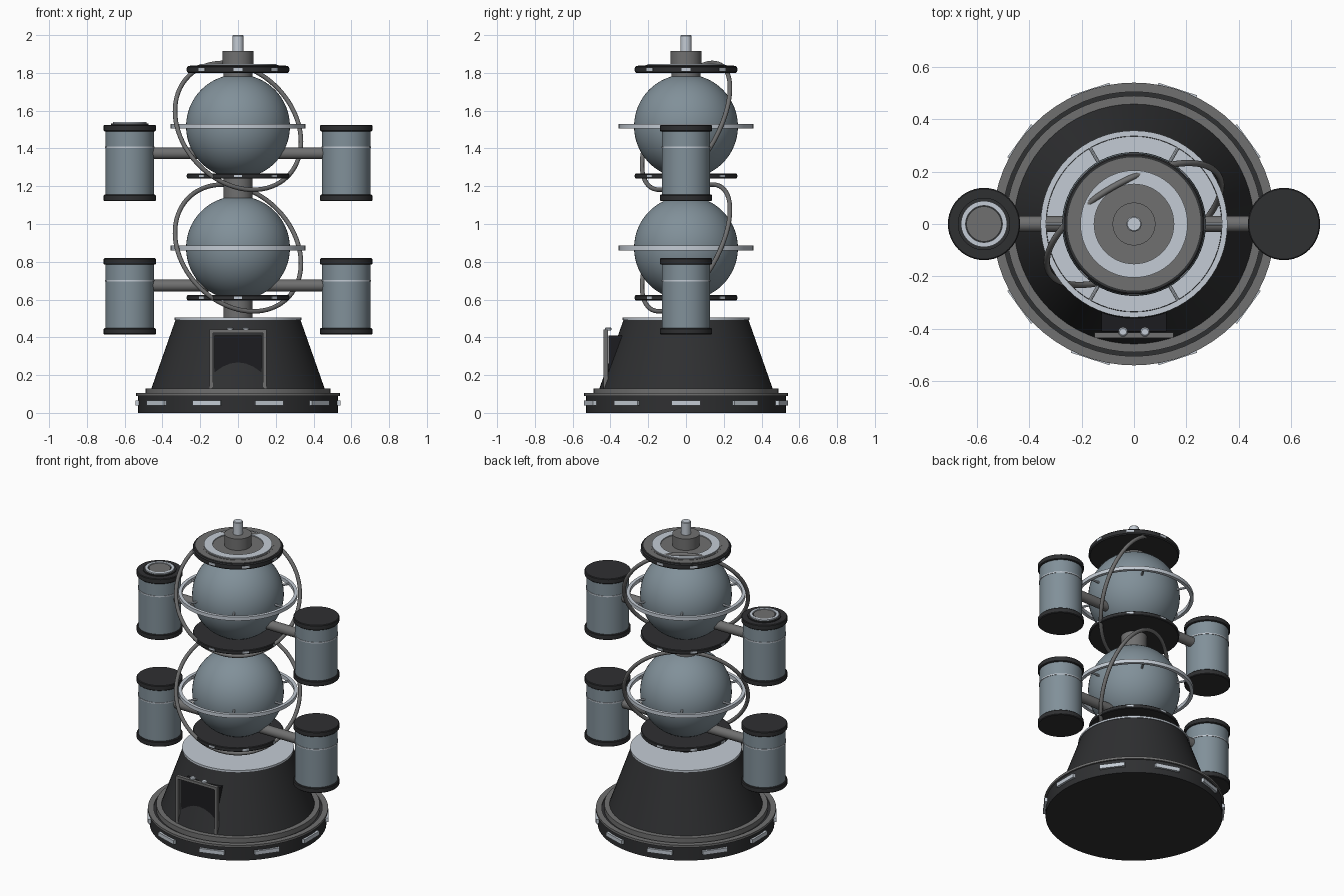
import bpy, bmesh
from math import pi, cos, sin, radians
from mathutils import Vector, Matrix

if "Cube" in bpy.data.objects:
    bpy.data.objects.remove(bpy.data.objects["Cube"])


def material(name, rgb):
    m = bpy.data.materials.new(name)
    m.diffuse_color = (*rgb, 1)
    m.use_nodes = True
    m.node_tree.nodes["Principled BSDF"].inputs["Base Color"].default_value = m.diffuse_color
    return m


DARK = material("dark", (0.028, 0.029, 0.031))
BLACK = material("black", (0.012, 0.012, 0.014))
GREY = material("grey", (0.16, 0.16, 0.16))
STEEL = material("steel_blue", (0.22, 0.28, 0.32))
LIGHT = material("light", (0.55, 0.60, 0.66))


def finish(ob, name, mat, angle=35):
    ob.name = name
    ob.data.materials.append(mat)
    bpy.ops.object.select_all(action='DESELECT')
    ob.select_set(True)
    bpy.context.view_layer.objects.active = ob
    bpy.ops.object.shade_smooth_by_angle(angle=radians(angle))
    return ob


def lathe(name, profile, mat, loc=(0, 0, 0), n=64, closed=False):
    """Revolve (r, z) points about z; closed joins last point to first."""
    bm = bmesh.new()
    pts = profile + [profile[0]] if closed else profile
    vs = [bm.verts.new((r, 0, z)) for r, z in pts]
    es = [bm.edges.new(p) for p in zip(vs, vs[1:])]
    bmesh.ops.spin(bm, geom=vs + es, cent=(0, 0, 0), axis=(0, 0, 1),
                   angle=2 * pi, steps=n, use_duplicate=False)
    bmesh.ops.remove_doubles(bm, verts=bm.verts[:], dist=1e-5)
    bmesh.ops.recalc_face_normals(bm, faces=bm.faces[:])
    me = bpy.data.meshes.new(name)
    bm.to_mesh(me)
    bm.free()
    ob = bpy.data.objects.new(name, me)
    bpy.context.collection.objects.link(ob)
    ob.location = loc
    return finish(ob, name, mat)


def disc(name, r, z0, z1, mat, x=0, y=0, bevel=0.0, n=64):
    b = bevel
    prof = [(0, z0), (r - b, z0), (r, z0 + b), (r, z1 - b), (r - b, z1), (0, z1)]
    return lathe(name, prof, mat, (x, y, 0), n)


def band(name, r0, r1, z0, z1, mat, x=0):
    return lathe(name, [(r0, z0), (r1, z0), (r1, z1), (r0, z1)], mat, (x, 0, 0), closed=True)


def box(name, loc, size, mat, rot=0):
    bpy.ops.mesh.primitive_cube_add(size=1, location=loc, rotation=(0, 0, rot))
    ob = bpy.context.object
    ob.scale = size
    return finish(ob, name, mat)


def rod(name, a, b, r, mat, n=24):
    a, b = Vector(a), Vector(b)
    bpy.ops.mesh.primitive_cylinder_add(vertices=n, radius=r, depth=(b - a).length,
                                        location=(a + b) / 2)
    ob = bpy.context.object
    ob.rotation_euler = (b - a).to_track_quat('Z', 'Y').to_euler()
    return finish(ob, name, mat)


def side_panels(name, count, r, z, size):
    for i in range(count):
        a = 2 * pi * i / count
        box(name, (r * cos(a), r * sin(a), z), size, LIGHT, a)


# base: drum, grey rim, step, cone, light top plate
disc("base_drum", 0.53, 0, 0.097, DARK)
band("base_rim", 0.505, 0.54, 0.09, 0.105, GREY)
disc("base_step", 0.49, 0.095, 0.13, GREY)
lathe("base_cone", [(0, 0.125), (0.46, 0.125), (0.33, 0.495), (0, 0.495)], DARK)
disc("base_top_plate", 0.335, 0.493, 0.505, LIGHT)
side_panels("base_lamp", 10, 0.53, 0.052, (0.024, 0.155, 0.026))

# doorway: recessed housing, frame and two lamps
box("door_housing", (0, -0.33, 0.27), (0.25, 0.16, 0.28), BLACK)
for s in (-1, 1):
    box("door_post", (s * 0.142, -0.425, 0.285), (0.018, 0.022, 0.31), GREY)
    disc("door_lamp", 0.018, 0.435, 0.452, LIGHT, s * 0.042, -0.412, 0.005, 20)
box("door_lintel", (0, -0.425, 0.432), (0.30, 0.022, 0.018), GREY)

# central column
disc("column", 0.078, 0.5, 1.81, GREY, n=40)

# two sphere stages, each with saucer, halo, spokes and tilted orbit ring
for z in (0.873, 1.517):
    disc("saucer", 0.27, z - 0.277, z - 0.25, DARK, bevel=0.004)
    side_panels("saucer_lamp", 8, 0.267, z - 0.263, (0.012, 0.04, 0.012))
    bpy.ops.mesh.primitive_uv_sphere_add(segments=64, ring_count=32, radius=0.275,
                                         location=(0, 0, z))
    finish(bpy.context.object, "sphere", STEEL)
    band("halo", 0.336, 0.357, z - 0.012, z + 0.012, LIGHT).location.z = 0
    for i in range(6):
        d = Vector((cos(i * pi / 3), sin(i * pi / 3), 0))
        c = Vector((0, 0, z))
        rod("halo_spoke", c + d * 0.265, c + d * 0.342, 0.007, LIGHT, 10)
    bpy.ops.mesh.primitive_torus_add(major_radius=0.373, minor_radius=0.012,
                                     major_segments=80, minor_segments=12,
                                     location=(0, 0, z))
    orbit = finish(bpy.context.object, "orbit_ring", GREY, 60)
    orbit.rotation_euler = Vector((0.447, -0.78, 0.435)).to_track_quat('Z', 'Y').to_euler()

# crown: disc, inlaid rings, hub and pin
disc("crown_disc", 0.27, 1.80, 1.837, DARK, bevel=0.006)
disc("crown_plate", 0.215, 1.83, 1.842, GREY)
band("crown_light_ring", 0.152, 0.205, 1.835, 1.848, LIGHT)
band("crown_edge_ring", 0.208, 0.255, 1.83, 1.840, GREY)
side_panels("crown_lamp", 8, 0.267, 1.818, (0.012, 0.045, 0.014))
disc("crown_hub", 0.082, 1.835, 1.917, GREY, n=40)
disc("crown_pin", 0.029, 1.91, 2.0, LIGHT, bevel=0.004, n=32)

# side pods on cross arms
for z, arm_z in ((0.415, 0.674), (1.121, 1.374)):
    rod("cross_arm", (-0.47, 0, arm_z), (0.47, 0, arm_z), 0.031, GREY)
    for s in (-1, 1):
        x = s * 0.573
        disc("pod_body", 0.128, z + 0.02, z + 0.38, STEEL, x, n=48)
        disc("pod_bottom_cap", 0.138, z, z + 0.034, DARK, x, bevel=0.004, n=48)
        disc("pod_top_cap", 0.138, z + 0.37, z + 0.404, DARK, x, bevel=0.004, n=48)
        band("pod_band", 0.124, 0.131, z + 0.281, z + 0.288, LIGHT, x)

# hatch on the upper left pod
disc("hatch_base", 0.10, 1.52, 1.531, DARK, -0.573, n=48)
band("hatch_ring", 0.07, 0.088, 1.525, 1.539, LIGHT, -0.573)
disc("hatch_lid", 0.065, 1.525, 1.536, GREY, -0.573, n=48)
